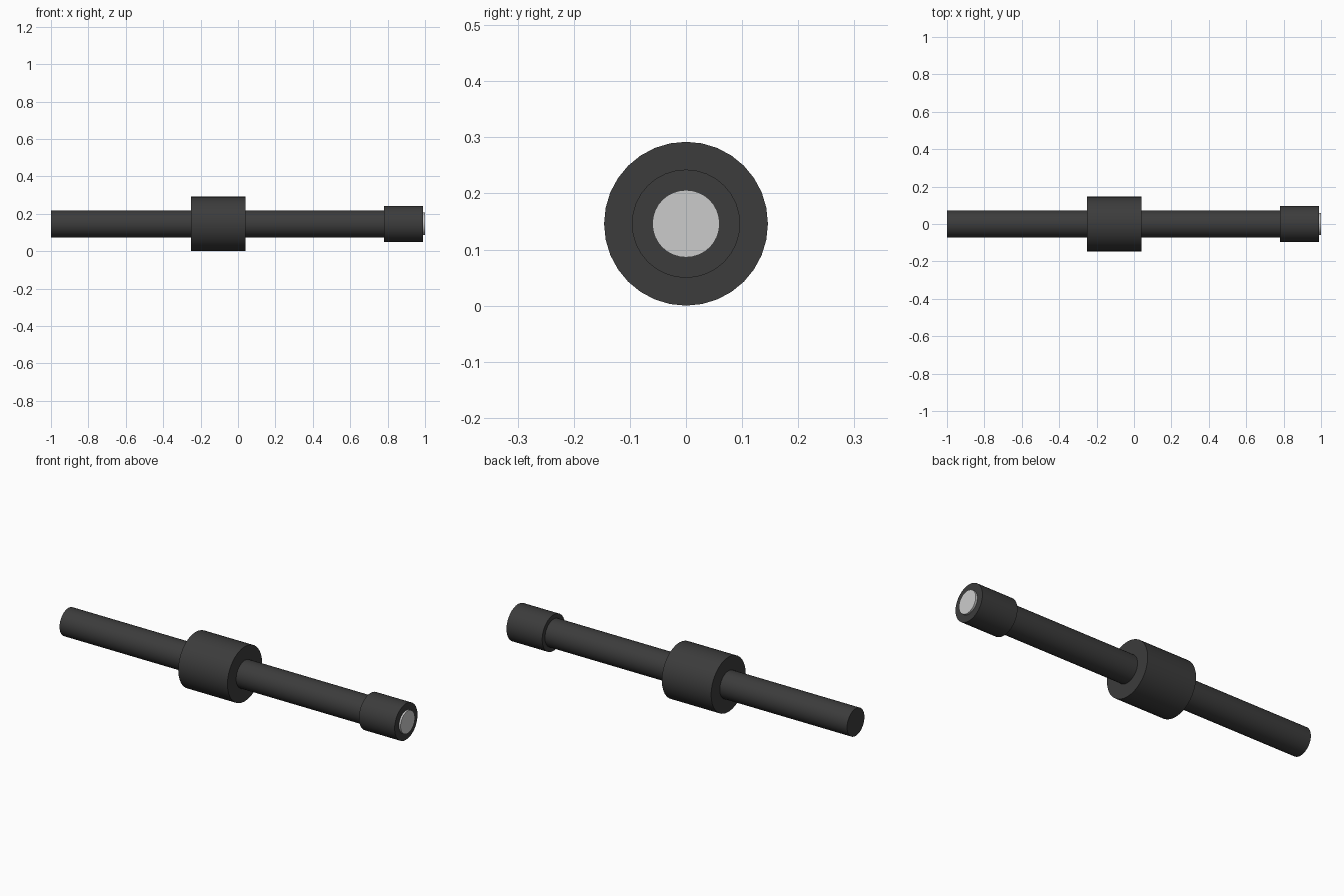
import bpy, math

if "Cube" in bpy.data.objects:
    bpy.data.objects.remove(bpy.data.objects["Cube"])

R = 0.146  # collar radius, also axis height

dark = bpy.data.materials.new("dark_metal")
dark.diffuse_color = (0.045, 0.045, 0.045, 1)
dark.use_nodes = True
dark.node_tree.nodes["Principled BSDF"].inputs["Base Color"].default_value = dark.diffuse_color


def rod(name, x0, x1, radius, mat=None):
    """Cylinder along x between x0 and x1."""
    bpy.ops.mesh.primitive_cylinder_add(
        vertices=32, radius=radius, depth=x1 - x0,
        location=((x0 + x1) / 2, 0, R), rotation=(0, math.pi / 2, 0))
    ob = bpy.context.object
    ob.name = name
    if mat:
        ob.data.materials.append(mat)
    bpy.ops.object.shade_smooth_by_angle(angle=math.radians(30))
    return ob


# Long shaft, thick middle collar, end cap and pale end disc
rod("shaft", -1.0, 0.80, 0.073, dark)
rod("collar", -0.25, 0.04, R, dark)
rod("end_cap", 0.78, 0.99, 0.0965, dark)
rod("end_disc", 0.97, 1.0, 0.06)
